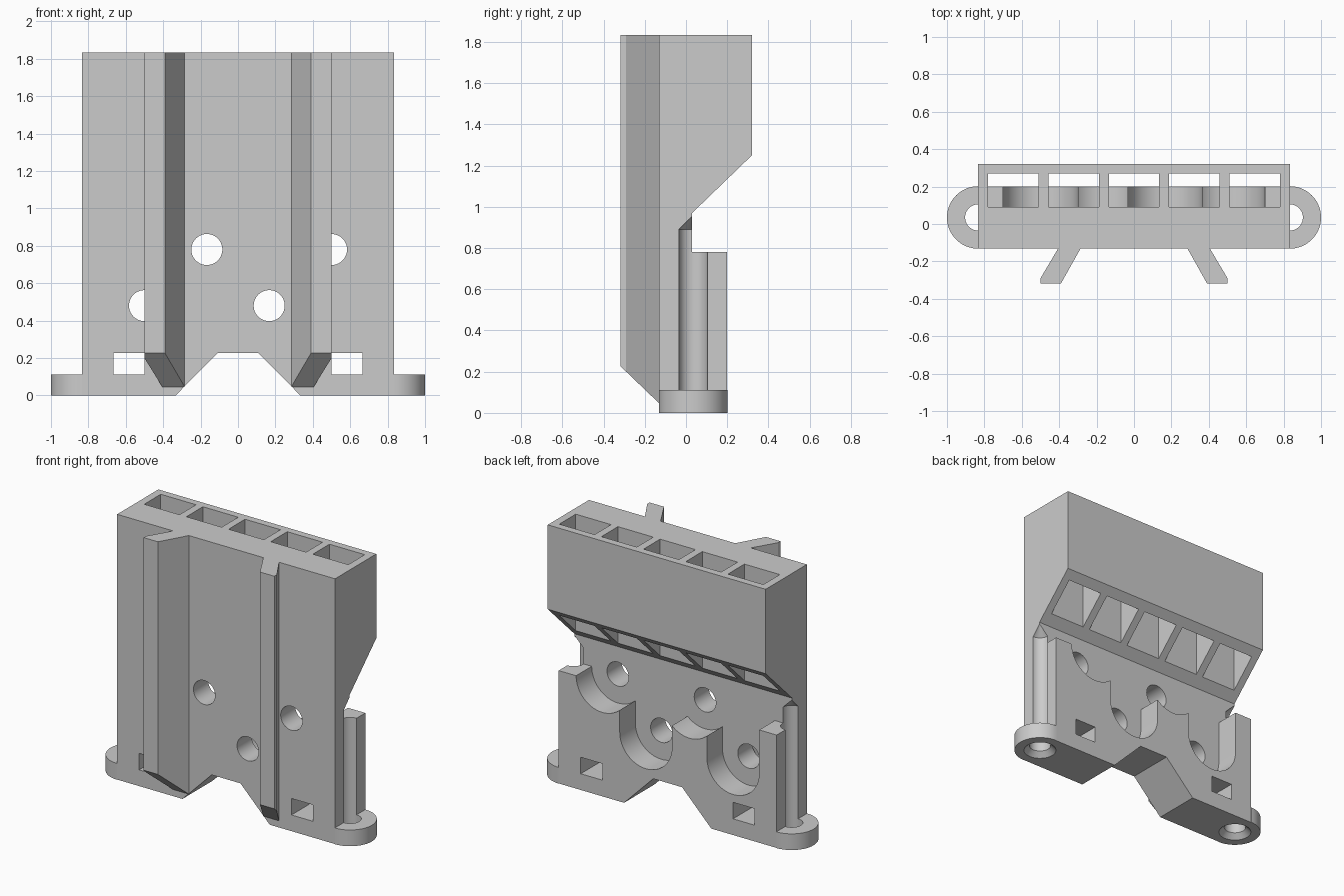
import bpy
import bmesh
from math import pi, cos, sin
from mathutils import Vector

cube = bpy.data.objects.get("Cube")
if cube:
    bpy.data.objects.remove(cube, do_unlink=True)

grey = bpy.data.materials.new("light grey plastic")
grey.use_nodes = True
COLOUR = (0.6, 0.6, 0.6, 1)
grey.diffuse_color = COLOUR
grey.node_tree.nodes["Principled BSDF"].inputs["Base Color"].default_value = COLOUR

HALF = 0.833        # half width of the body
TOP = 1.833
FRONT = -0.13
PLATE_BACK = 0.03
BACK = 0.2          # back of the lower block
TAB_Y = 0.035
TAB_R = 0.167
TAB_H = 0.112


def finish(name, bm):
    bmesh.ops.recalc_face_normals(bm, faces=bm.faces)
    mesh = bpy.data.meshes.new(name)
    bm.to_mesh(mesh)
    bm.free()
    mesh.materials.append(grey)
    obj = bpy.data.objects.new(name, mesh)
    bpy.context.collection.objects.link(obj)
    return obj


def prism(name, profile, axis, start, end):
    """Extrude a flat profile along an axis; start and end may depend on the point."""
    def place(u, v, t):
        t = t(u, v) if callable(t) else t
        return {"x": (t, u, v), "y": (u, t, v), "z": (u, v, t)}[axis]
    bm = bmesh.new()
    low = [bm.verts.new(place(u, v, start)) for u, v in profile]
    high = [bm.verts.new(place(u, v, end)) for u, v in profile]
    bm.faces.new(low)
    bm.faces.new(high)
    n = len(profile)
    for i in range(n):
        j = (i + 1) % n
        bm.faces.new((low[i], low[j], high[j], high[i]))
    return finish(name, bm)


def arc(cx, cy, r, a0, a1, steps):
    return [(cx + r * cos(a0 + (a1 - a0) * i / steps),
             cy + r * sin(a0 + (a1 - a0) * i / steps)) for i in range(steps + 1)]


def rect(u0, u1, v0, v1):
    return [(u0, v0), (u1, v0), (u1, v1), (u0, v1)]


def lathe(name, profile, centre, steps=48):
    """Revolve (radius, height) points about a vertical line."""
    bm = bmesh.new()
    a = pi / steps
    verts = [bm.verts.new((centre[0] + r * cos(a), centre[1] + r * sin(a), z))
             for r, z in profile]
    edges = [bm.edges.new(pair) for pair in zip(verts, verts[1:])]
    bmesh.ops.spin(bm, geom=verts + edges, cent=Vector((*centre, 0)),
                   axis=(0, 0, 1), angle=2 * pi, steps=steps)
    bmesh.ops.remove_doubles(bm, verts=bm.verts, dist=1e-5)
    return finish(name, bm)


def activate(obj):
    bpy.ops.object.select_all(action="DESELECT")
    obj.select_set(True)
    bpy.context.view_layer.objects.active = obj


def cut(obj, cutters):
    activate(obj)
    for cutter in cutters:
        mod = obj.modifiers.new("cut", "BOOLEAN")
        mod.operation = "DIFFERENCE"
        mod.solver = "EXACT"
        mod.object = cutter
        bpy.ops.object.modifier_apply(modifier=mod.name)


# Body: upper housing, thin plate and lower block in one side profile
body = prism("body", [(FRONT, 0), (BACK, 0), (BACK, 0.78), (PLATE_BACK, 0.78),
                      (PLATE_BACK, 0.97), (0.32, 1.25), (0.32, TOP), (FRONT, TOP)],
             "x", -HALF, HALF)
cutters = []

# Five open wells through the housing
for i in range(-2, 3):
    x = i * 0.3225
    cutters.append(prism("well_cutter", rect(x - 0.135, x + 0.135, 0.09, 0.27),
                         "z", 0.9, 2))

# Staggered round holes, each with a U-shaped recess in the lower block
for i, z in enumerate((0.48, 0.78, 0.48, 0.78)):
    x = -0.5 + i / 3
    recess = [(x + 0.2, 0.85)] + arc(x, z, 0.2, 0, -pi, 32) + [(x - 0.2, 0.85)]
    cutters.append(prism("recess_cutter", recess, "y", PLATE_BACK, 0.3))
    cutters.append(prism("hole_cutter", arc(x, z, 0.083, 0, 2 * pi, 40)[:-1],
                         "y", -0.5, 0.5))

# Notch under the middle
cutters.append(prism("notch_cutter", [(-0.363, -0.03), (0.363, -0.03), (0.11, 0.226),
                                      (-0.11, 0.226)], "y", -0.5, 0.5))

# Square windows and screw bores near both ends
bores = {}
for s in (-1, 1):
    cutters.append(prism("window_cutter", rect(s * 0.5, s * 0.665, TAB_H, 0.226),
                         "y", -0.5, 0.5))
    bores[s] = lathe("bore_cutter", [(0, -0.02), (0.125, -0.02), (0.07, 0.035),
                                     (0.07, 0.89), (0, 0.96)], (s * HALF, TAB_Y))
cutters += bores.values()
cut(body, cutters)
parts = [body]

for s, side in ((-1, "right"), (1, "left")):
    # Rounded screw tab at the foot
    outline = [(s * x, y) for x, y in arc(HALF, TAB_Y, TAB_R, -pi / 2, pi / 2, 32)]
    tab = prism(side + "_screw_tab", outline, "z", 0, TAB_H)
    cut(tab, [bores[s]])
    parts.append(tab)

    # Slanted front rail with a bevelled lower end
    outline = [(s * x, y) for x, y in ((0.285, FRONT), (0.39, -0.317), (0.5, -0.317),
                                       (0.5, -0.29), (0.405, FRONT))]
    parts.append(prism(side + "_front_rail", outline, "z",
                       lambda u, v: 0.046 + (FRONT - v) * 0.96, TOP))

for cutter in cutters:
    bpy.data.objects.remove(cutter, do_unlink=True)

# Smooth the bores and arcs, keep the corners sharp
for part in parts:
    activate(part)
    bpy.ops.object.shade_smooth_by_angle(angle=pi / 6)
